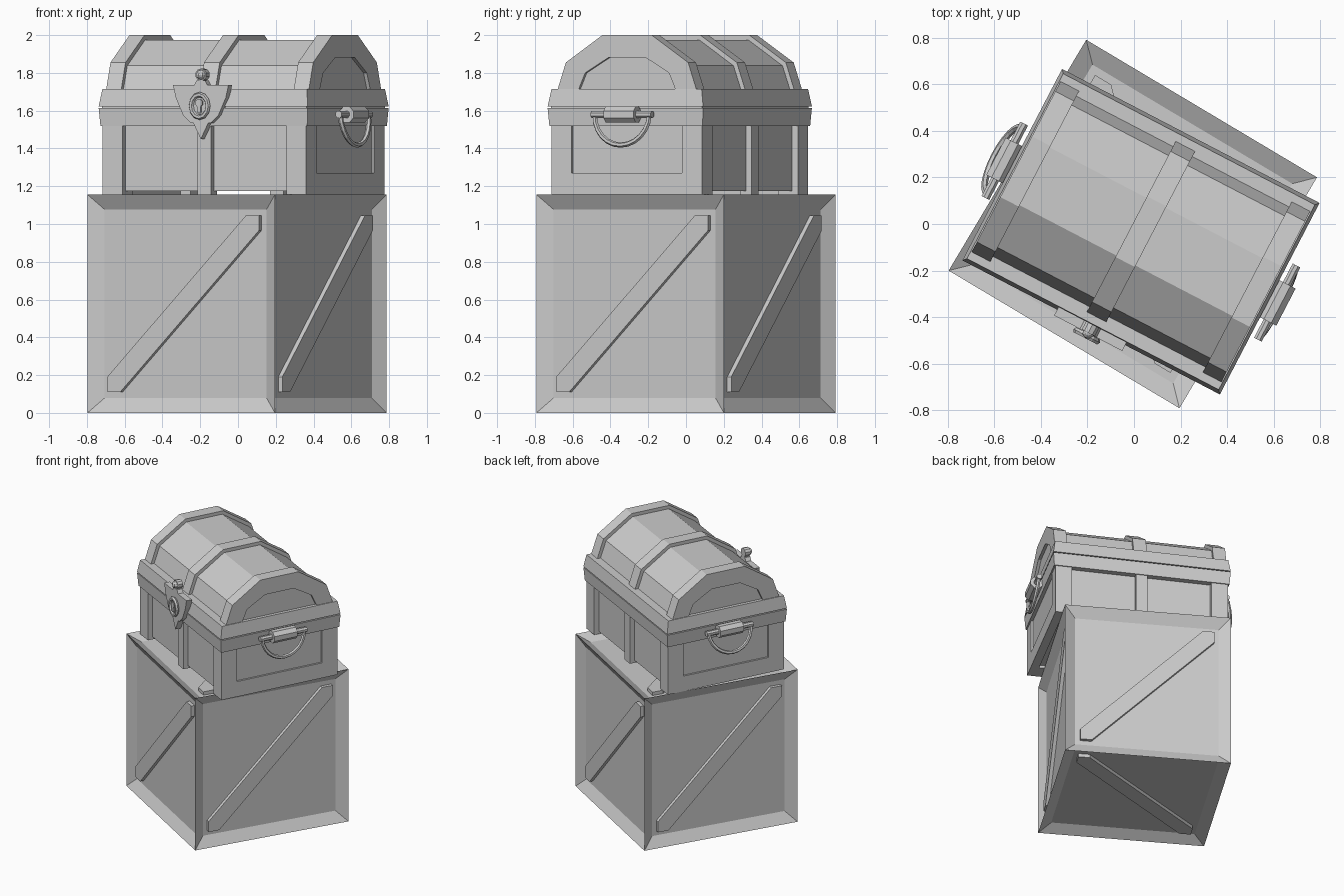
import bpy, bmesh
from math import radians, pi, cos, sin
from mathutils import Matrix, Vector

if "Cube" in bpy.data.objects:
    bpy.data.objects.remove(bpy.data.objects["Cube"])

CRATE = Matrix.Translation((-0.005, 0, 0.578)) @ Matrix.Rotation(radians(-30.8), 4, 'Z')
CHEST = Matrix.Translation((0.03, -0.033, 0)) @ Matrix.Rotation(radians(-27.5), 4, 'Z')


def finish(name, bm, mat):
    bmesh.ops.recalc_face_normals(bm, faces=bm.faces)
    me = bpy.data.meshes.new(name)
    bm.to_mesh(me)
    bm.free()
    me.transform(mat)
    ob = bpy.data.objects.new(name, me)
    bpy.context.collection.objects.link(ob)
    return ob


def loft(name, a, b, mat=CHEST):
    """Solid between two matching 3D outlines."""
    bm = bmesh.new()
    va, vb = [bm.verts.new(p) for p in a], [bm.verts.new(p) for p in b]
    bm.faces.new(va)
    bm.faces.new(vb)
    for i in range(len(va)):
        j = (i + 1) % len(va)
        bm.faces.new((va[i], va[j], vb[j], vb[i]))
    return finish(name, bm, mat)


def along_x(name, prof, x0, x1):
    return loft(name, [(x0, y, z) for y, z in prof], [(x1, y, z) for y, z in prof])


def along_y(name, prof, y0, y1, mat=CHEST):
    return loft(name, [(x, y0, z) for x, z in prof], [(x, y1, z) for x, z in prof], mat)


def rect(hx, hy, z):
    return [(-hx, -hy, z), (hx, -hy, z), (hx, hy, z), (-hx, hy, z)]


def box(name, x0, x1, y0, y1, z0, z1):
    return along_y(name, [(x0, z0), (x1, z0), (x1, z1), (x0, z1)], y0, y1)


def circle(r, n, x=0, z=0):
    return [(x + r * cos(2 * pi * (i + .5) / n), z + r * sin(2 * pi * (i + .5) / n)) for i in range(n)]


def tube(name, pts, r, n, mat, closed=False):
    """Round bar swept along a path lying in the local yz plane."""
    bm = bmesh.new()
    rings = []
    m = len(pts)
    for i, p in enumerate(pts):
        p = Vector(p)
        q0 = pts[(i - 1) % m] if closed else pts[max(i - 1, 0)]
        q1 = pts[(i + 1) % m] if closed else pts[min(i + 1, m - 1)]
        t = (Vector(q1) - Vector(q0)).normalized()
        s = Vector((1, 0, 0))
        u = t.cross(s)
        rings.append([bm.verts.new(p + s * x + u * z) for x, z in circle(r, n)])
    for i in range(m if closed else m - 1):
        A, B = rings[i], rings[(i + 1) % m]
        for k in range(n):
            bm.faces.new((A[k], A[(k + 1) % n], B[(k + 1) % n], B[k]))
    if not closed:
        bm.faces.new(rings[0])
        bm.faces.new(rings[-1])
    return finish(name, bm, mat)


# crate with a sunken panel on every side
bm = bmesh.new()
bmesh.ops.create_cube(bm, size=1.155)
bmesh.ops.inset_individual(bm, faces=bm.faces[:], thickness=0.11, depth=-0.045)
finish("crate", bm, CRATE)

# diagonal braces
e, c = 0.467, 0.387
brace = [(-e, -e), (-c, -e), (e, c), (e, e), (c, e), (-e, -c)]
turns = [Matrix.Rotation(k * pi / 2, 4, 'Z') for k in range(4)]
turns += [turns[1] @ Matrix.Rotation(s * pi / 2, 4, 'X') for s in (1, -1)]
for t in turns:
    along_y("crate_brace", brace, -0.558, -0.53, CRATE @ t)

# chest body: core, corner posts, middle posts, end rails
box("chest_core", -0.593, 0.593, -0.415, 0.415, 1.175, 1.55)
for sx in (-1, 1):
    for sy in (-1, 1):
        box("corner_post", *sorted((sx * 0.49, sx * 0.607)), *sorted((sy * 0.33, sy * 0.45)), 1.155, 1.54)
    box("end_rail", *sorted((sx * 0.55, sx * 0.607)), -0.34, 0.34, 1.155, 1.27)
for sy in (-1, 1):
    box("middle_post", -0.04, 0.04, *sorted((sy * 0.38, sy * 0.45)), 1.155, 1.54)

# rims of body and lid
loft("body_rim", rect(0.617, 0.457, 1.52), rect(0.624, 0.464, 1.615))
loft("rim_seam", rect(0.61, 0.45, 1.61), rect(0.61, 0.45, 1.63))
loft("lid_rim", rect(0.624, 0.464, 1.622), rect(0.61, 0.448, 1.715))


# arched lid with three bands
def arch(pts):
    return [(-y, z) for y, z in pts] + [(y, z) for y, z in reversed(pts)]


outer = arch([(0.415, 1.71), (0.365, 1.855), (0.147, 2.0)])
shell = arch([(0.39, 1.71), (0.345, 1.838), (0.14, 1.975)])
inner = arch([(0.29, 1.71), (0.25, 1.80), (0.11, 1.882)])
along_x("lid_shell", shell, -0.585, 0.585)
along_x("lid_middle_band", outer, -0.047, 0.047)
for s in (-1, 1):
    along_x("lid_end_band", outer + inner[::-1], s * 0.515, s * 0.605)

# lock plate, lock ring, keyhole, knob
half = [(0.165, 1.735), (0.15, 1.67), (0.105, 1.575), (0.06, 1.535), (0.045, 1.535)]
plate = half + [(0, 1.45)] + [(-x, z) for x, z in half[::-1]] + [(-0.04, 1.735), (-0.025, 1.76), (0.025, 1.76), (0.04, 1.735)]
along_y("lock_plate", plate, -0.45, -0.492)
along_y("lock_disc", circle(0.045, 12, 0, 1.625), -0.48, -0.505)
ring = [(0, 0.05 * cos(a * pi / 6), 0.06 * sin(a * pi / 6)) for a in range(12)]
to_front = CHEST @ Matrix.Translation((0, -0.505, 1.625)) @ Matrix.Rotation(pi / 2, 4, 'Z')
tube("lock_ring", ring, 0.014, 6, to_front, True)
along_y("keyhole", circle(0.022, 8, 0, 1.64), -0.5, -0.515)
box("keyhole_slot", -0.01, 0.01, -0.515, -0.5, 1.59, 1.63)
along_y("knob_base", circle(0.033, 10, 0, 1.79), -0.45, -0.49)
bm = bmesh.new()
bmesh.ops.create_uvsphere(bm, u_segments=8, v_segments=6, radius=0.026)
finish("knob", bm, CHEST @ Matrix.Translation((0, -0.49, 1.79)))

# carrying handles
for side, tilt in ((0, 6), (pi, 18)):
    m = CHEST @ Matrix.Rotation(side, 4, 'Z') @ Matrix.Translation((0.66, 0, 1.58))
    tube("handle_bracket", [(0, -0.09, 0), (0, 0.09, 0)], 0.046, 8, m)
    tube("handle_rod", [(0, -0.18, 0), (0, 0.18, 0)], 0.02, 8, m)
    loop = [(0, 0.163 * cos(a * pi / 12), -0.163 * sin(a * pi / 12)) for a in range(13)]
    tube("handle_loop", loop, 0.014, 6, m @ Matrix.Rotation(radians(-tilt), 4, 'Y'))
